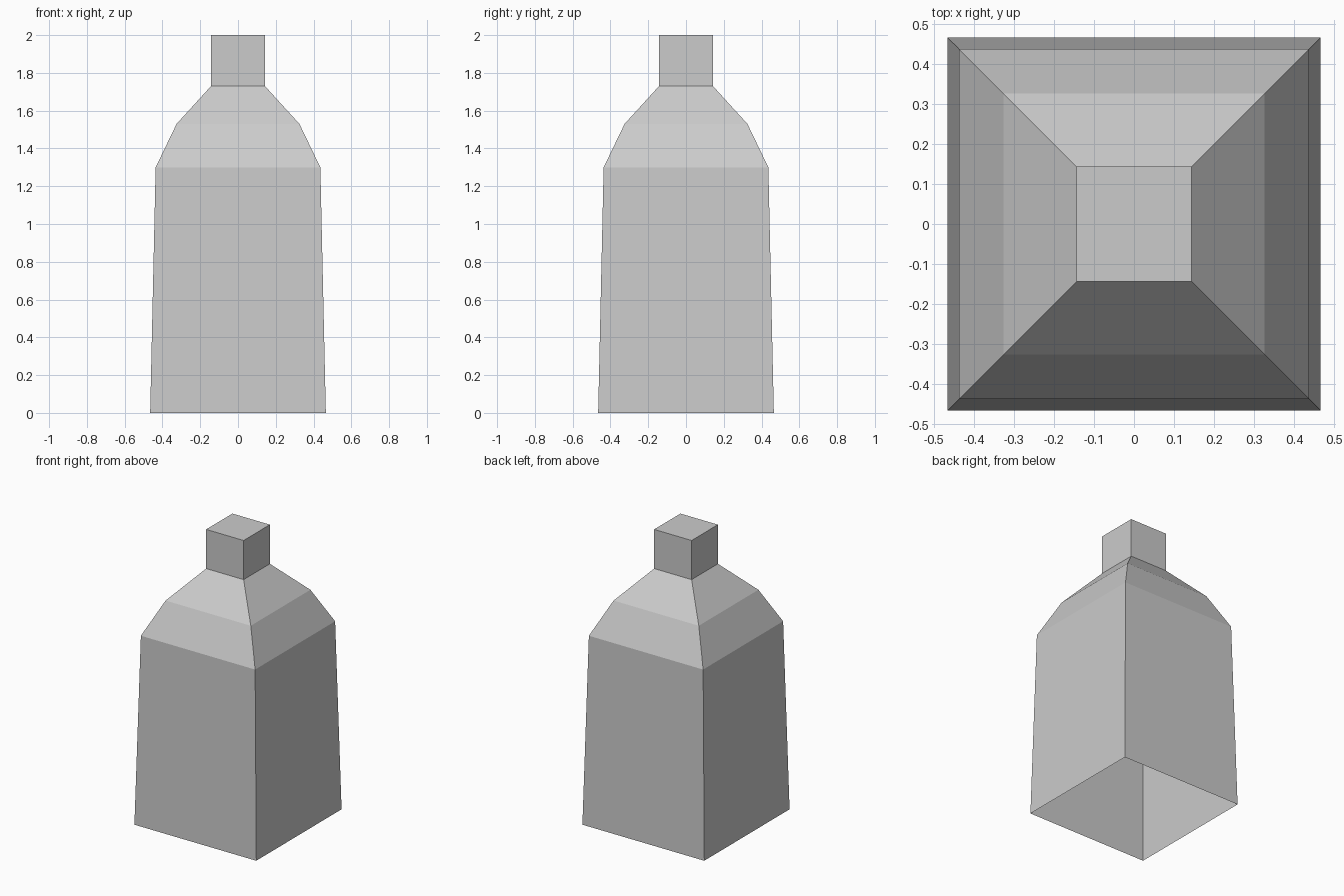
import bpy
import bmesh

cube = bpy.data.objects.get("Cube")
if cube:
    bpy.data.objects.remove(cube, do_unlink=True)

# One plain grey for the whole bottle
grey = bpy.data.materials.new("plain_grey")
grey.use_nodes = True
colour = (0.6, 0.6, 0.6, 1)
grey.diffuse_color = colour
grey.node_tree.nodes["Principled BSDF"].inputs["Base Color"].default_value = colour


def square_shell(name, profile, capped=False):
    """Square walls through (half width, height) steps, open at the bottom."""
    bm = bmesh.new()
    rings = []
    for half, z in profile:
        rings.append([bm.verts.new((sx * half, sy * half, z))
                      for sx, sy in ((-1, -1), (1, -1), (1, 1), (-1, 1))])
    for low, high in zip(rings, rings[1:]):
        for i in range(4):
            j = (i + 1) % 4
            bm.faces.new((low[i], low[j], high[j], high[i]))
    if capped:
        bm.faces.new(rings[-1])
    mesh = bpy.data.meshes.new(name)
    bm.to_mesh(mesh)
    bm.free()
    mesh.materials.append(grey)
    obj = bpy.data.objects.new(name, mesh)
    bpy.context.collection.objects.link(obj)
    return obj


# Tapered body with two sloping shoulder bands, hollow and open below
square_shell("bottle_body", [(0.465, 0), (0.436, 1.30), (0.325, 1.53), (0.143, 1.73)])

# Square neck closed by a flat top
square_shell("bottle_neck", [(0.143, 1.73), (0.143, 2)], capped=True)
